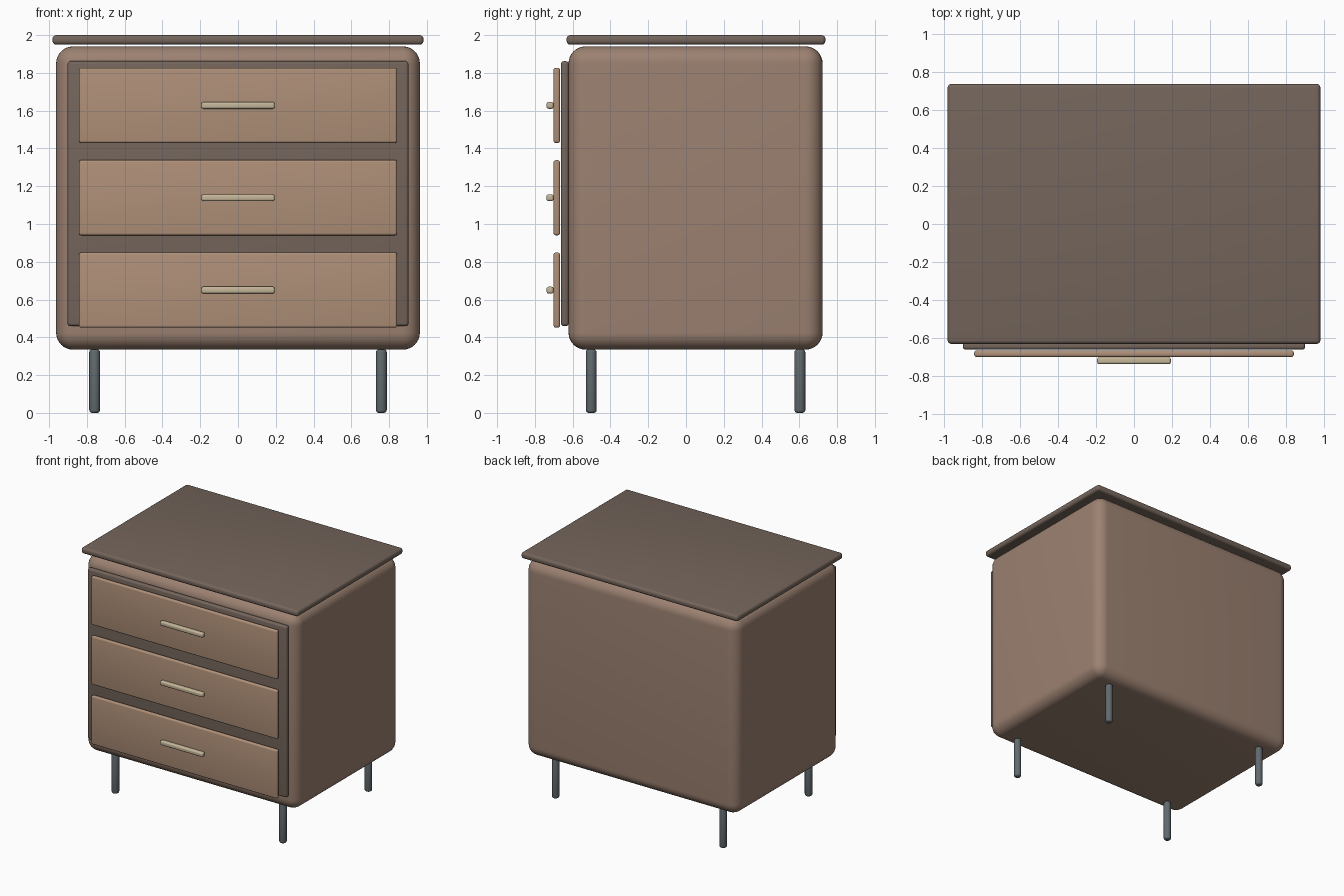
import bpy, math

if "Cube" in bpy.data.objects:
    bpy.data.objects.remove(bpy.data.objects["Cube"])


def material(name, rgb):
    m = bpy.data.materials.new(name)
    m.diffuse_color = (*rgb, 1.0)
    m.use_nodes = True
    m.node_tree.nodes["Principled BSDF"].inputs["Base Color"].default_value = m.diffuse_color
    return m


WOOD = material("body_wood", (0.33, 0.22, 0.165))
DRAWER = material("drawer_wood", (0.43, 0.28, 0.19))
DARK = material("dark_wood", (0.175, 0.13, 0.105))
BRASS = material("handle_metal", (0.56, 0.47, 0.32))
STEEL = material("leg_metal", (0.12, 0.145, 0.16))


def finish(ob, name, mat, radius, segments):
    """Name, colour, round the edges and smooth."""
    ob.name = name
    ob.data.materials.append(mat)
    bev = ob.modifiers.new("rounding", 'BEVEL')
    bev.width = radius
    bev.segments = segments
    bev.limit_method = 'ANGLE'
    bev.angle_limit = math.radians(40)
    bpy.ops.object.modifier_apply(modifier=bev.name)
    bpy.ops.object.shade_smooth_by_angle(angle=math.radians(35))
    return ob


def rounded_box(name, x, y, z, mat, radius, segments=4):
    """Box from (min, max) ranges."""
    rng = (x, y, z)
    bpy.ops.mesh.primitive_cube_add(size=1, location=[(a + b) / 2 for a, b in rng])
    ob = bpy.context.object
    ob.scale = [b - a for a, b in rng]
    bpy.ops.object.transform_apply(location=False, rotation=False, scale=True)
    return finish(ob, name, mat, radius, segments)


# Cabinet body, overhanging top and recessed-looking front panel
rounded_box("body", (-0.963, 0.963), (-0.622, 0.723), (0.335, 1.94), WOOD, 0.09, 8)
rounded_box("top_board", (-0.982, 0.982), (-0.632, 0.738), (1.949, 2.0), DARK, 0.02)
rounded_box("front_panel", (-0.902, 0.902), (-0.662, -0.621), (0.46, 1.862), DARK, 0.015)

# Three drawers with bar handles
for i in range(3):
    zc = 0.65 + 0.489 * i
    rounded_box(f"drawer_{i + 1}", (-0.842, 0.842), (-0.701, -0.667),
                (zc - 0.199, zc + 0.199), DRAWER, 0.012)
    rounded_box(f"handle_{i + 1}", (-0.194, 0.194), (-0.738, -0.7015),
                (zc - 0.018, zc + 0.018), BRASS, 0.011)

# Four round legs
for side, x in (("left", -0.759), ("right", 0.759)):
    for end, y in (("front", -0.502), ("back", 0.603)):
        bpy.ops.mesh.primitive_cylinder_add(vertices=24, radius=0.0285, depth=0.336,
                                            location=(x, y, 0.168))
        finish(bpy.context.object, f"{end}_{side}_leg", STEEL, 0.014, 3)
